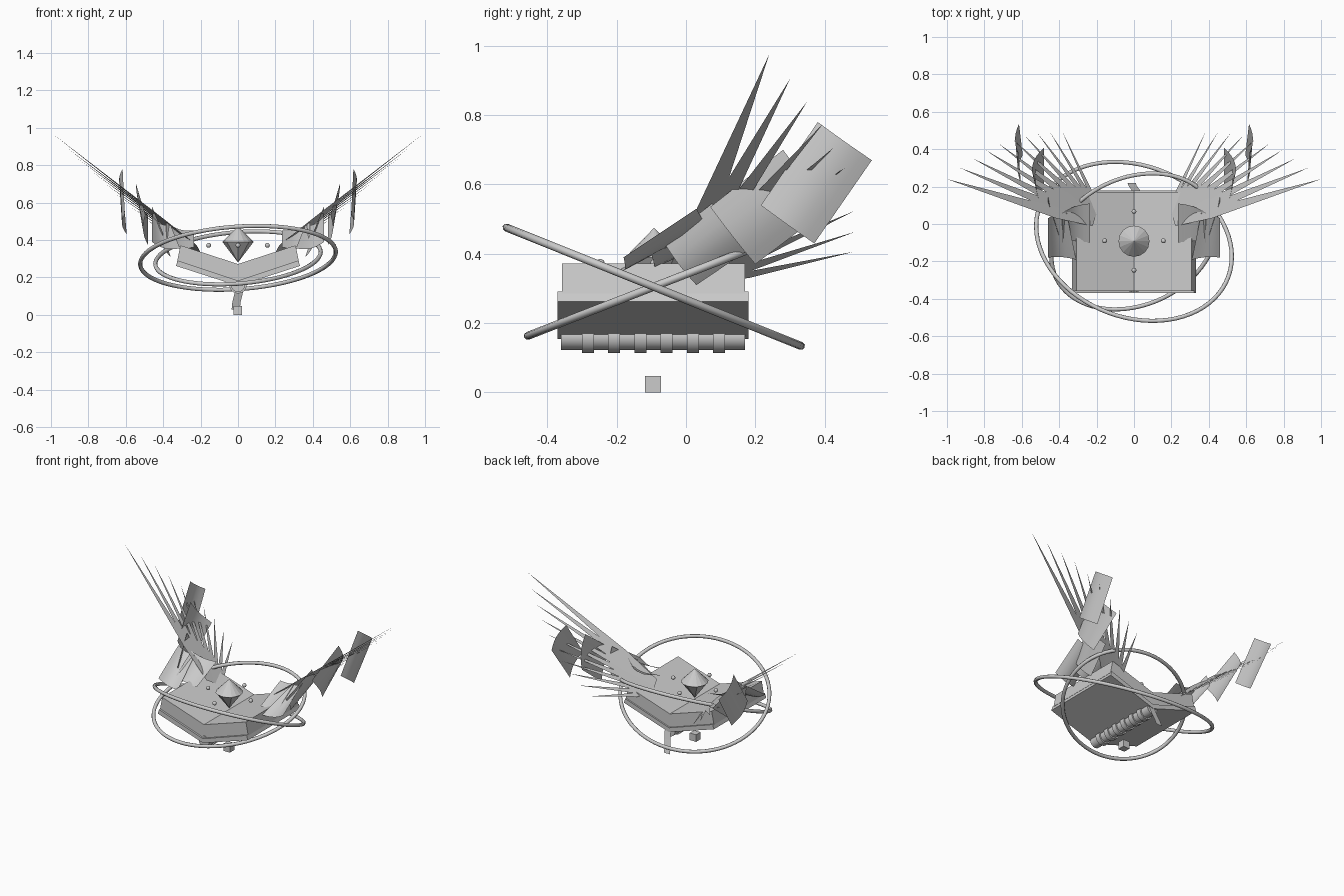
import bpy, math
from mathutils import Vector

if "Cube" in bpy.data.objects:
    bpy.data.objects.remove(bpy.data.objects["Cube"])

grey = bpy.data.materials.new("plain grey")
grey.diffuse_color = (0.6, 0.6, 0.6, 1)
grey.use_nodes = True
grey.node_tree.nodes["Principled BSDF"].inputs["Base Color"].default_value = grey.diffuse_color


def mesh_object(name, verts, faces):
    me = bpy.data.meshes.new(name)
    me.from_pydata(verts, [], faces)
    me.update()
    me.materials.append(grey)
    ob = bpy.data.objects.new(name, me)
    bpy.context.collection.objects.link(ob)
    return ob


def smooth(ob, angle=40):
    bpy.ops.object.select_all(action='DESELECT')
    ob.select_set(True)
    bpy.context.view_layer.objects.active = ob
    bpy.ops.object.shade_smooth_by_angle(angle=math.radians(angle))


def finish(name):
    ob = bpy.context.object
    ob.name = name
    ob.data.materials.append(grey)
    return ob


def v_slab(name, half, y0, y1):
    """Extrude a V-shaped slab; half = inner top, outer top, outer bottom, inner bottom."""
    (a, b, c, d) = half
    loop = [a, b, c, d, (-c[0], c[1]), (-b[0], b[1])]
    verts = [(x, y, z) for y in (y0, y1) for x, z in loop]
    faces = [(0, 1, 2, 3), (0, 3, 4, 5), (9, 8, 7, 6), (11, 10, 9, 6)]
    for i in range(6):
        j = (i + 1) % 6
        faces.append((j, i, i + 6, j + 6))
    return mesh_object(name, verts, faces)


# Open book: page block, cover and ribbed spine
v_slab("pages", [(0, .272), (.308, .372), (.325, .286), (0, .18)], -.357, .17)
v_slab("cover", [(0, .183), (.322, .291), (.332, .262), (0, .155)], -.37, .18)


def rod(name, r, y0, y1):
    bpy.ops.mesh.primitive_cylinder_add(vertices=16, radius=r, depth=y1 - y0,
                                        location=(0, (y0 + y1) / 2, .161),
                                        rotation=(math.pi / 2, 0, 0))
    smooth(finish(name))


rod("spine", .038, -.36, .17)
for i in range(6):
    y = -.283 + i * .0757
    rod("spine_rib", .047, y - .017, y + .017)

# Floating gem made of two cones, with four beads around it
bpy.ops.mesh.primitive_cone_add(vertices=16, radius1=.083, radius2=0, depth=.085,
                                location=(0, -.092, .4325))
finish("gem_top")
bpy.ops.mesh.primitive_cone_add(vertices=8, radius1=0, radius2=.083, depth=.11,
                                location=(0, -.092, .335))
finish("gem_bottom")
for i in range(4):
    a = i * math.pi / 2
    bpy.ops.mesh.primitive_uv_sphere_add(
        segments=12, ring_count=8, radius=.013,
        location=(.157 * math.cos(a), -.09 + .157 * math.sin(a), .372))
    smooth(finish("bead"), 60)

# Small cube hanging below
bpy.ops.mesh.primitive_cube_add(size=.047, location=(-.001, -.095, .0235))
finish("small_cube")

# Ribbon bookmark trailing from the back of the spine
path = [(.008, .165, .20), (.01, .18, .15), (.002, .192, .11), (-.008, .205, .07), (-.012, .218, .03)]
rv = [(x + s * .022, y, z) for x, y, z in path for s in (-1, 1)]
mesh_object("bookmark", rv, [(2 * i, 2 * i + 1, 2 * i + 3, 2 * i + 2) for i in range(4)])


# Two crossing elliptical rings, each in a plane tilted about x
def ring(name, half_x, half_v, skew, tilt):
    cu = bpy.data.curves.new(name, 'CURVE')
    cu.dimensions = '3D'
    cu.bevel_depth = .0115
    cu.bevel_resolution = 2
    sp = cu.splines.new('POLY')
    n = 72
    sp.points.add(n - 1)
    k = math.sqrt(half_v ** 2 - skew ** 2)
    for i in range(n):
        t = 2 * math.pi * i / n
        v = skew * math.cos(t) + k * math.sin(t)
        sp.points[i].co = (half_x * math.cos(t), -.093 + v * math.cos(tilt),
                           .305 + v * math.sin(tilt), 1)
    sp.use_cyclic_u = True
    ob = bpy.data.objects.new(name, cu)
    bpy.context.collection.objects.link(ob)
    bpy.ops.object.select_all(action='DESELECT')
    ob.select_set(True)
    bpy.context.view_layer.objects.active = ob
    bpy.ops.object.convert(target='MESH')
    ob = bpy.context.object
    ob.data.materials.clear()
    ob.data.materials.append(grey)
    smooth(ob, 60)


ring("outer_ring", .523, .458, -.088, math.radians(-21.9))
ring("inner_ring", .442, .39, .088, math.radians(21.3))

# Wings: ten feather blades per side, fanned from a short root
tips_y = [.24, .30, .35, .395, .43, .458, .475, .487, .49, .484]
tips_z = [.975, .905, .84, .775, .71, .648, .585, .524, .464, .406]
root_a, root_b = Vector((.22, 0, .37)), Vector((.19, .08, .318))
fan_normal = (Vector((1, .24, .975)) - root_a).cross(Vector((.38, .484, .406)) - root_a).normalized()

# Wing plates: corners top, rear, bottom, front
plates = [
    [(.235, .11, .45), (.385, .06, .50), (.385, -.10, .40), (.235, -.10, .36)],
    [(.36, .06, .48), (.46, .03, .53), (.46, -.18, .39), (.31, -.19, .355)],
    [(.46, .12, .58), (.40, .215, .435), (.36, .03, .31), (.40, -.066, .435)],
    [(.545, .28, .70), (.48, .41, .53), (.48, .20, .37), (.495, .07, .535)],
    [(.617, .38, .78), (.615, .536, .67), (.595, .37, .43), (.605, .216, .54)],
]

for side, s in (("right", 1), ("left", -1)):
    for i in range(10):
        tip = Vector((1 - i * .069, tips_y[i], tips_z[i]))
        root = root_a.lerp(root_b, i / 9)
        along = tip - root
        across = fan_normal.cross(along).normalized() * along.length * .03
        mid = root + along * .25
        pts = [root - across * .4, mid - across, tip, mid + across, root + across * .4]
        mesh_object(side + "_feather", [(s * p.x, p.y, p.z) for p in pts], [(0, 1, 2, 3, 4)])
    for quad in plates:
        a, b, c, d = (Vector(q) for q in quad)
        normal = (b - d).cross(a - c).normalized()
        if normal.x < 0:
            normal = -normal
        n = 6
        verts = []
        for u in range(n + 1):
            for w in (0, 1):
                p = (a.lerp(b, u / n)).lerp(d.lerp(c, u / n), w)
                p = p + normal * .02 * math.sin(math.pi * u / n)
                verts.append((s * p.x, p.y, p.z))
        faces = [(2 * u, 2 * u + 1, 2 * u + 3, 2 * u + 2) for u in range(n)]
        smooth(mesh_object(side + "_wing_plate", verts, faces))
